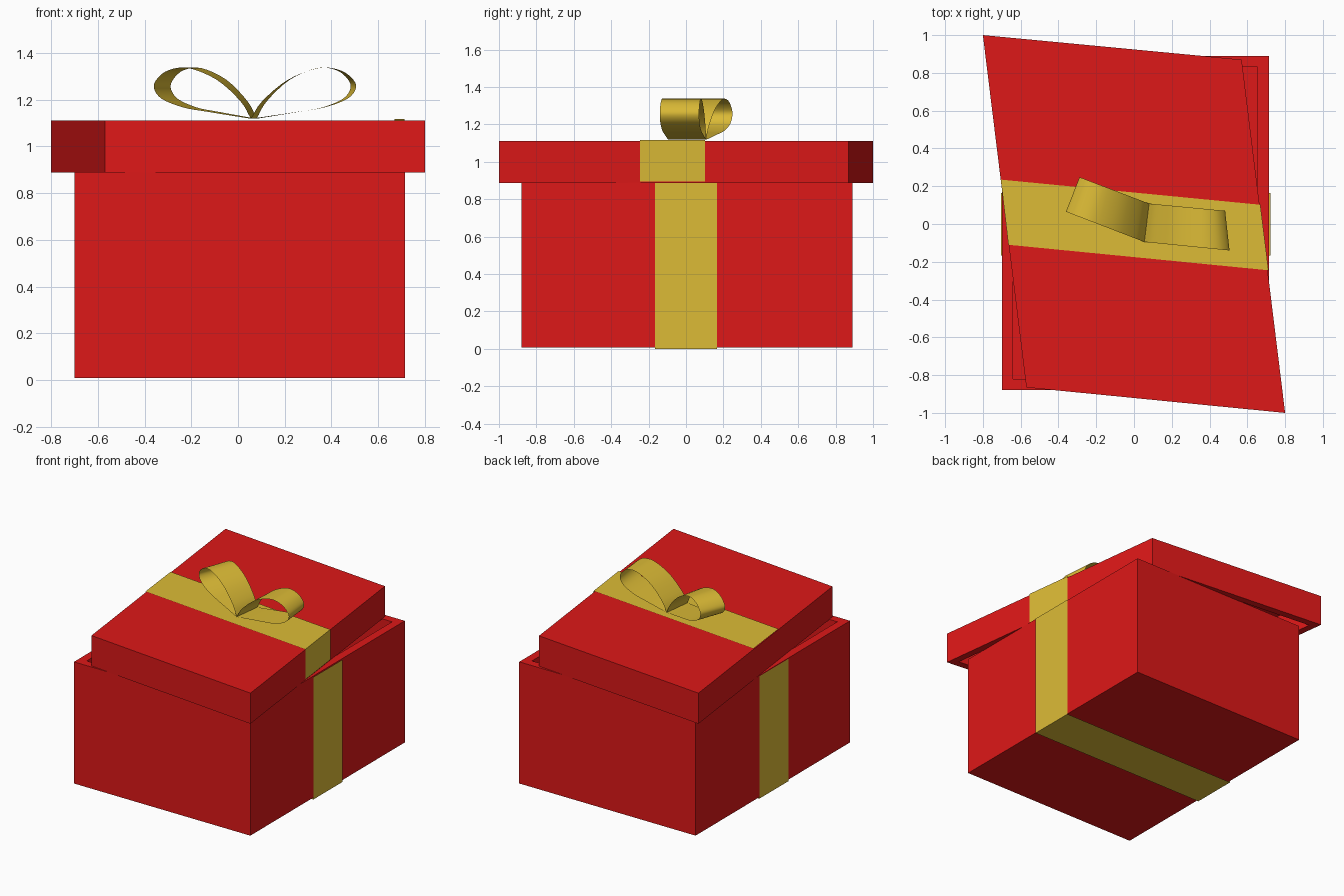
import bpy, bmesh
from mathutils import Vector
from math import cos, sin, radians

if "Cube" in bpy.data.objects:
    bpy.data.objects.remove(bpy.data.objects["Cube"])


def material(name, color):
    m = bpy.data.materials.new(name)
    m.diffuse_color = color
    m.use_nodes = True
    m.node_tree.nodes["Principled BSDF"].inputs["Base Color"].default_value = m.diffuse_color
    return m


RED = material("red_card", (0.73, 0.009, 0.009, 1))
GOLD = material("gold_ribbon", (0.72, 0.50, 0.037, 1))


def finish(name, bm, mat):
    bmesh.ops.recalc_face_normals(bm, faces=bm.faces)
    me = bpy.data.meshes.new(name)
    bm.to_mesh(me)
    bm.free()
    me.materials.append(mat)
    ob = bpy.data.objects.new(name, me)
    bpy.context.collection.objects.link(ob)
    return ob


def inset(pts, wall):
    """Move every side of a four-cornered outline inwards."""
    out = []
    for i, p in enumerate(pts):
        p = Vector(p)
        a = (Vector(pts[i - 1]) - p).normalized()
        b = (Vector(pts[(i + 1) % 4]) - p).normalized()
        out.append(tuple(p + (a + b) * wall / abs(a.cross(b))))
    return out


def tray(name, outline, wall, z_closed, z_open, z_floor):
    """Hollow box with one open side."""
    inner = inset(outline, wall)
    bm = bmesh.new()
    rings = [(outline, z_closed), (outline, z_open), (inner, z_open), (inner, z_floor)]
    rows = [[bm.verts.new((x, y, z)) for x, y in pts] for pts, z in rings]
    for a, b in zip(rows, rows[1:]):
        for i in range(4):
            j = (i + 1) % 4
            bm.faces.new((a[i], a[j], b[j], b[i]))
    bm.faces.new(rows[0])
    bm.faces.new(rows[-1])
    return finish(name, bm, RED)


def ribbon(name, front, back):
    """Thin sheet between two matching edge paths."""
    bm = bmesh.new()
    f = [bm.verts.new(p) for p in front]
    b = [bm.verts.new(p) for p in back]
    for i in range(len(f) - 1):
        bm.faces.new((f[i], f[i + 1], b[i + 1], b[i]))
    # paths run left to right; face the sheet away from the box
    ob = finish(name, bm, GOLD)
    return ob


def flip_if(ob, index, direction):
    """Make the chosen face look along the given direction."""
    if ob.data.polygons[index].normal.dot(Vector(direction)) < 0:
        ob.data.flip_normals()


# Open box and the twisted, hollow lid
box = [(-0.70, -0.88), (0.715, -0.88), (0.715, 0.89), (-0.70, 0.89)]
tray("box", box, 0.06, 0.008, 0.89, 0.05)
lid = [(-0.57, -0.865), (0.80, -1.0), (0.57, 0.87), (-0.80, 1.0)]
tray("lid", lid, 0.05, 1.11, 0.888, 1.07)

# Ribbon running under the box and up both sides
path = [(-0.704, 0.887), (-0.704, 0), (0.722, 0), (0.722, 0.887)]
under = ribbon("box_ribbon", [(x, -0.167, z) for x, z in path],
               [(x, 0.165, z) for x, z in path])
flip_if(under, 1, (0, 0, -1))

# Ribbon across the lid, folded down its right side
over = ribbon("lid_ribbon",
              [(-0.665, -0.11, 1.116), (0.712, -0.245, 1.116), (0.712, -0.245, 0.896)],
              [(-0.705, 0.235, 1.116), (0.669, 0.102, 1.116), (0.669, 0.102, 0.896)])
flip_if(over, 0, (0, 0, 1))

# Bow: one teardrop profile swept sideways, used for both loops
LOOP = [(0, 1.118), (0.045, 1.192), (0.15, 1.285), (0.275, 1.335), (0.36, 1.326),
        (0.41, 1.29), (0.425, 1.25), (0.39, 1.203), (0.295, 1.166), (0.185, 1.147), (0, 1.118)]


def smooth_path(pts, steps=4):
    """Catmull-Rom points through the profile."""
    v = [Vector(p) for p in pts]
    v = [2 * v[0] - v[1]] + v + [2 * v[-1] - v[-2]]
    out = []
    for a, b, c, d in zip(v, v[1:], v[2:], v[3:]):
        for k in range(steps):
            t = k / steps
            out.append(0.5 * (2 * b + (c - a) * t + (2 * a - 5 * b + 4 * c - d) * t * t
                              + (3 * b - a - 3 * c + d) * t ** 3))
    return out + [v[-2]]


# Both loops start from this shared knot edge (top view: front, back)
KNOT = (Vector((0.055, -0.095)), Vector((0.08, 0.108)))


def bow_loop(name, tip_front, tip_back):
    edges = []
    for knot, tip in zip(KNOT, (tip_front, tip_back)):
        edge = []
        for u, z in smooth_path(LOOP):
            xy = knot.lerp(Vector(tip), u / 0.425)
            edge.append((xy.x, xy.y, z))
        edges.append(edge)
    ob = ribbon(name, *edges)
    flip_if(ob, 8, (0, 0, 1))
    bpy.ops.object.select_all(action='DESELECT')
    ob.select_set(True)
    bpy.context.view_layer.objects.active = ob
    bpy.ops.object.shade_smooth_by_angle(angle=radians(40))


bow_loop("bow_loop_right", (0.505, -0.14), (0.482, 0.07))
bow_loop("bow_loop_left", (-0.36, 0.065), (-0.288, 0.248))
